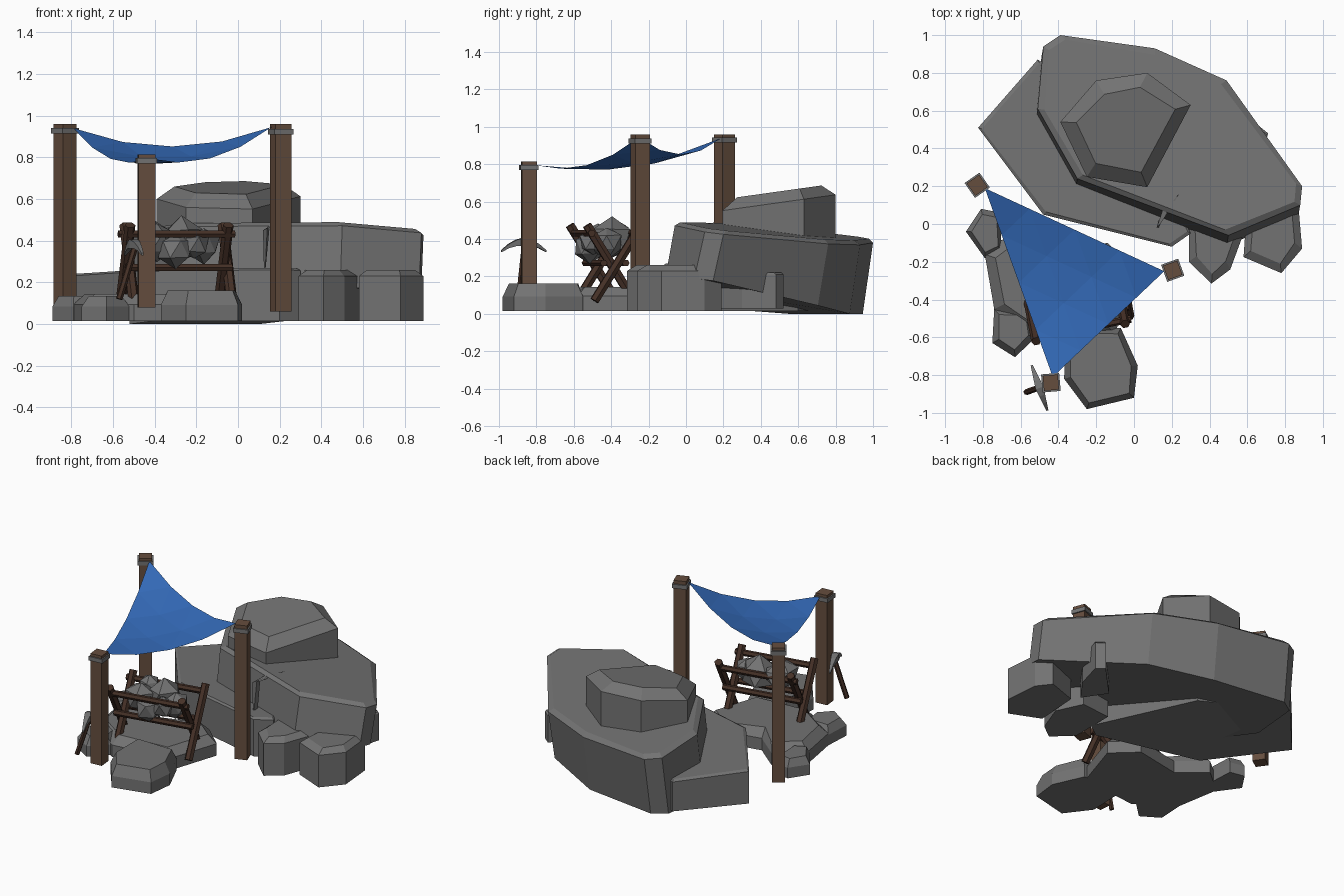
import bpy, bmesh, math, random
from mathutils import Vector, Matrix

if "Cube" in bpy.data.objects:
    bpy.data.objects.remove(bpy.data.objects["Cube"])

random.seed(4)


def material(name, rgb):
    m = bpy.data.materials.new(name)
    m.diffuse_color = (*rgb, 1)
    m.use_nodes = True
    m.node_tree.nodes["Principled BSDF"].inputs["Base Color"].default_value = m.diffuse_color
    return m


WOOD = material("wood", (0.13, 0.075, 0.048))
DARK_WOOD = material("dark_wood", (0.06, 0.03, 0.02))
CLOTH = material("cloth", (0.035, 0.15, 0.50))
STONE = material("stone", (0.17, 0.17, 0.17))


def finish(name, bm, mat):
    bmesh.ops.recalc_face_normals(bm, faces=bm.faces)
    me = bpy.data.meshes.new(name)
    bm.to_mesh(me)
    bm.free()
    ob = bpy.data.objects.new(name, me)
    bpy.context.collection.objects.link(ob)
    me.materials.append(mat)
    return ob


def loft(name, rings, mat):
    """Skin closed rings of equal length and cap both ends."""
    bm = bmesh.new()
    vs = [[bm.verts.new(p) for p in r] for r in rings]
    n = len(vs[0])
    for a, b in zip(vs, vs[1:]):
        for i in range(n):
            j = (i + 1) % n
            bm.faces.new((a[i], a[j], b[j], b[i]))
    bm.faces.new(vs[0])
    bm.faces.new(vs[-1])
    return finish(name, bm, mat)


def rock(name, outline, top, bottom, bevel=0.04, drop=0.04, shift=(0, 0)):
    """Slab from a plan outline; top and bottom are planes (a, bx, cy)."""
    plane = lambda k, x, y: k[0] + k[1] * x + k[2] * y
    c = sum((Vector(p) for p in outline), Vector((0, 0))) / len(outline)
    low, rim, cap = [], [], []
    for x, y in outline:
        d = c - Vector((x, y))
        ix, iy = Vector((x, y)) + d.normalized() * bevel
        low.append((x + shift[0], y + shift[1], max(0, plane(bottom, x, y))))
        rim.append((x, y, plane(top, x, y) - drop))
        cap.append((ix, iy, plane(top, ix, iy)))
    return loft(name, (low, rim, cap), STONE)


def pole(name, a, b, r, mat, sides=6):
    a, b = Vector(a), Vector(b)
    q = (b - a).to_track_quat('Z', 'Y')
    ring = [q @ Vector((r * math.cos(t * math.tau / sides), r * math.sin(t * math.tau / sides), 0))
            for t in range(sides)]
    return loft(name, [[p + o for o in ring] for p in (a, b)], mat)


# large tilted boulder and the smaller one on top
rock("main_boulder", [(-.39, 1), (.11, .93), (.49, .76), (.89, .20), (.88, .10), (.50, -.06),
                      (-.30, .24), (-.51, .61), (-.48, .94)],
     (.505, -.04, -.12), (.10, .12, -.15), .035, .02, (-.01, -.055))
rock("upper_boulder", [(.07, .80), (.30, .63), (.07, .195), (-.25, .25), (-.39, .54), (-.20, .76)],
     (.585, 0, .14), (.36, 0, 0), .085, .06)

# rocks around the boulder
FLAT = (.015, 0, 0)
rock("left_rock", [(-.51, .87), (-.825, .51), (-.48, .05), (.20, -.12), (.30, -.05), (0, .6)],
     (.265, 0, -.05), FLAT, .02, .01)
rock("right_rock_inner", [(.29, .1), (.29, -.20), (.41, -.315), (.51, -.24), (.58, -.05), (.5, .12)],
     (.26, 0, 0), FLAT, .05, .03)
rock("right_rock_outer", [(.60, .12), (.58, -.175), (.78, -.26), (.89, -.13), (.87, .1), (.8, .19)],
     (.26, 0, 0), FLAT, .05, .03)
rock("right_rock_rear", [(.71, .48), (.66, .52), (.45, .3), (.55, .15), (.66, .3)],
     (.22, 0, 0), (.03, 0, 0), .01, .01)
loft("rock_crack", [[(.24, .16, .49), (.15, .07, .47), (.16, .09, .47)],
                    [(.14, .0, .46), (.12, -.02, .45), (.15, .02, .45)],
                    [(.13, -.02, .24), (.125, -.02, .24), (.13, .02, .24)]], STONE)

# low stones under the shelter
rock("ground_slab", [(-.79, -.16), (-.74, -.45), (-.50, -.62), (-.10, -.58), (.01, -.24),
                     (-.14, -.10), (-.45, -.16), (-.62, -.02)], (.145, 0, 0), FLAT, .06, .05)
rock("front_slab", [(-.07, -.55), (.02, -.75), (0, -.92), (-.25, -.98), (-.37, -.82), (-.36, -.55)],
     (.162, 0, 0), FLAT, .035, .07)
rock("left_stone", [(-.89, -.04), (-.81, .08), (-.71, .06), (-.70, -.14), (-.79, -.18)],
     (.135, 0, 0), FLAT, .03, .05)
rock("front_left_stone", [(-.74, -.45), (-.75, -.63), (-.63, -.705), (-.52, -.60), (-.55, -.45)],
     (.135, 0, 0), FLAT, .04, .05)


# square shelter posts with stone-grey bindings
def square_ring(x, y, z, half, ang):
    r = half * math.sqrt(2)
    return [(x + r * math.cos(ang + math.pi * (k / 2 + .25)),
             y + r * math.sin(ang + math.pi * (k / 2 + .25)), z) for k in range(4)]


for tag, x, y, z0, z1, ang, bind in (("rear", -.83, .205, .06, .96, 35, .915),
                                     ("right", .205, -.245, .06, .96, 20, .91),
                                     ("front", -.44, -.84, .08, .815, 5, .77)):
    a = math.radians(ang)
    loft(tag + "_post", [square_ring(x, y, z, .04, a) for z in (z0, z1)], WOOD)
    loft(tag + "_binding", [square_ring(x, y, z, .048, a) for z in (bind, bind + .027)], STONE)

# sagging triangular awning
A, B, C = Vector((-.79, .19, .94)), Vector((.16, -.25, .945)), Vector((-.43, -.81, .795))
N = 4
bm = bmesh.new()
grid = {}
for i in range(N + 1):
    for j in range(N + 1 - i):
        u, v = i / N, j / N
        w = 1 - u - v
        p = A * w + B * u + C * v
        p.z -= .36 * w * u + .30 * (u * v + w * v)
        grid[i, j] = bm.verts.new(p)
for i in range(N):
    for j in range(N - i):
        bm.faces.new((grid[i, j], grid[i, j + 1], grid[i + 1, j]))
        if i + j < N - 1:
            bm.faces.new((grid[i + 1, j], grid[i, j + 1], grid[i + 1, j + 1]))
awning = finish("awning", bm, CLOTH)
for f in awning.data.polygons:
    if f.normal.z < 0:
        awning.data.flip_normals()
        break

# crossed-leg rack, built in its own axes and turned slightly
turn = Matrix.Translation((-.295, -.43, 0)) @ Matrix.Rotation(math.radians(11), 4, 'Z')
at = lambda u, v, z: turn @ Vector((u, v, z))
for side, u in (("left", -.24), ("right", .24)):
    for s in (-1, 1):
        du = .015 * s
        pole(f"rack_{side}_leg", at(u + du, .145 * s, .475), at(u + du, -.11 * s, .07), .026, DARK_WOOD)
for v in (-.125, .125):
    pole("rack_top_bar", at(-.26, v, .432), at(.26, v, .432), .02, DARK_WOOD)
for v in (-.06, .06):
    pole("rack_lower_bar", at(-.26, v, .272), at(.26, v, .272), .02, DARK_WOOD)

# loose stones heaped on the rack
for u, v, z, r in ((-.10, -.02, .39, .10), (.03, .03, .40, .11), (.13, -.02, .38, .085),
                   (-.02, -.08, .36, .085), (.07, -.08, .38, .075), (-.09, .08, .43, .07)):
    bm = bmesh.new()
    bmesh.ops.create_icosphere(bm, subdivisions=1, radius=r)
    for p in bm.verts:
        p.co = at(u, v, z) + p.co * random.uniform(.85, 1.15)
    finish("ore_stone", bm, STONE)

# pickaxe leaning on the front post
pole("pick_handle", (-.57, -.89, .12), (-.485, -.86, .40), .016, DARK_WOOD)
rings = []
for k in range(7):
    t = k / 3 - 1
    c = Vector((-.50 + .042 * t, -.868 - .12 * t, .385 - .05 * t * t))
    w = .022 * (1 - .75 * abs(t))
    side = Vector((.94, .33, 0)) * w
    up = Vector((0, 0, w))
    rings.append([c + side + up, c - side + up, c - side - up, c + side - up])
loft("pick_head", rings, STONE)
